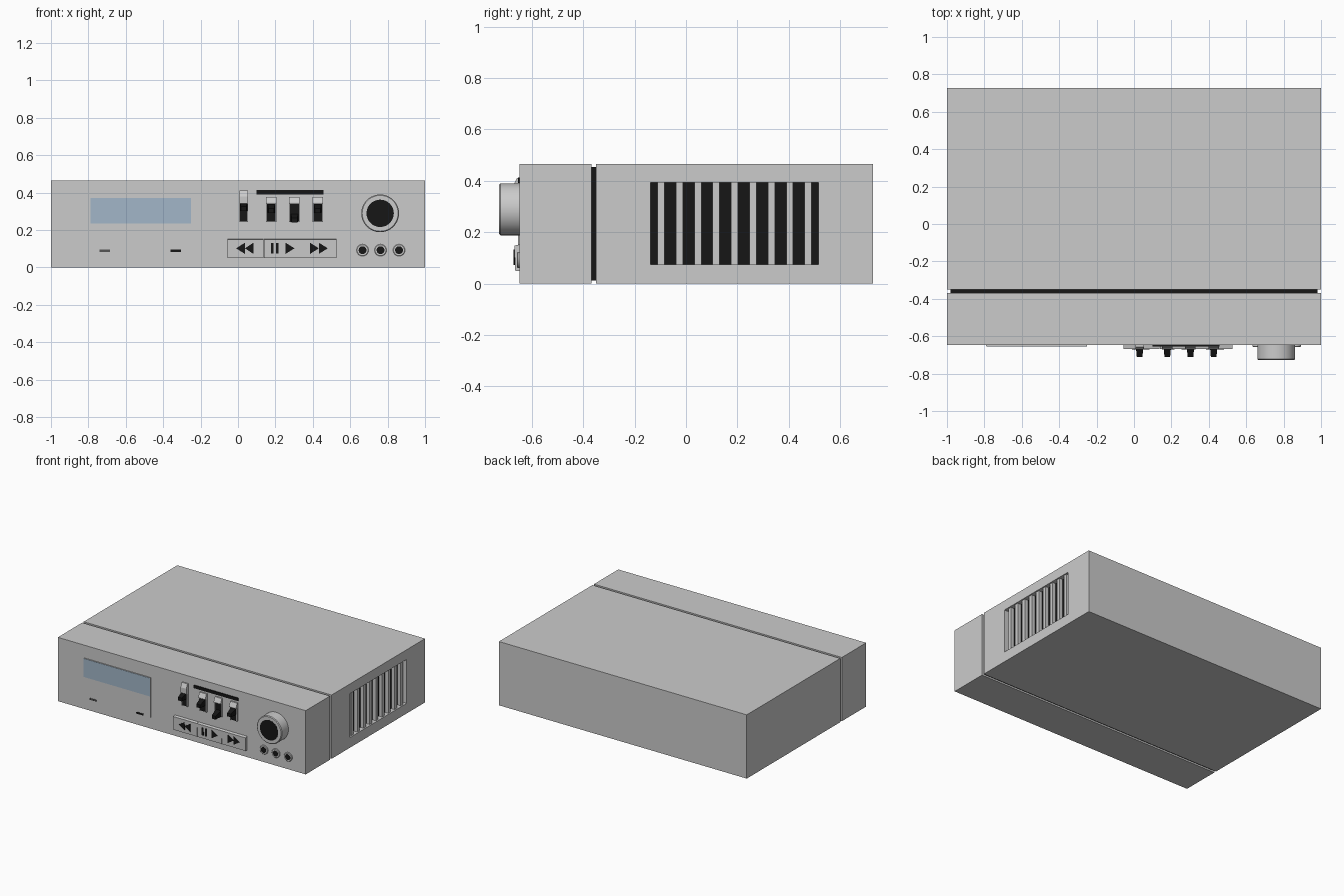
import bpy, bmesh, math

if "Cube" in bpy.data.objects:
    bpy.data.objects.remove(bpy.data.objects["Cube"])

F = -0.648  # front face y


def material(name, col):
    m = bpy.data.materials.new(name)
    m.diffuse_color = col
    m.use_nodes = True
    m.node_tree.nodes["Principled BSDF"].inputs["Base Color"].default_value = m.diffuse_color
    return m


BLACK = material("black", (0.008, 0.008, 0.008, 1))
DARK = material("dark_grey", (0.09, 0.09, 0.09, 1))
BLUE = material("display_blue", (0.36, 0.47, 0.58, 1))


def finish(bm, name, mat=None, smooth=False):
    bmesh.ops.recalc_face_normals(bm, faces=bm.faces)
    me = bpy.data.meshes.new(name)
    bm.to_mesh(me)
    bm.free()
    ob = bpy.data.objects.new(name, me)
    bpy.context.collection.objects.link(ob)
    if mat:
        me.materials.append(mat)
    if smooth:
        bpy.context.view_layer.objects.active = ob
        ob.select_set(True)
        bpy.ops.object.shade_smooth_by_angle(angle=math.radians(35))
        ob.select_set(False)
    return ob


def box(name, x, y, z, mat=None):
    bm = bmesh.new()
    bmesh.ops.create_cube(bm, size=1)
    for v in bm.verts:
        v.co = [(r[0] + r[1]) / 2 + c * (r[1] - r[0]) for c, r in zip(v.co, (x, y, z))]
    return finish(bm, name, mat)


def extrude(name, pts, to3d, a, b, mat=None):
    bm = bmesh.new()
    lo = [bm.verts.new(to3d(p, a)) for p in pts]
    hi = [bm.verts.new(to3d(p, b)) for p in pts]
    bm.faces.new(lo)
    bm.faces.new(hi)
    for i in range(len(pts)):
        j = (i + 1) % len(pts)
        bm.faces.new((lo[i], lo[j], hi[j], hi[i]))
    return finish(bm, name, mat)


def along_x(p, t):
    return (t, p[0], p[1])


def along_y(p, t):
    return (p[0], t, p[1])


# Lathe (radius, y) profile around a front-facing axis
def lathe(name, cx, cz, prof, mat=None, n=48):
    bm = bmesh.new()
    rings = [[bm.verts.new((cx + r * math.cos(2 * math.pi * i / n), y,
                            cz + r * math.sin(2 * math.pi * i / n))) for i in range(n)]
             for r, y in prof]
    for a, b in zip(rings, rings[1:]):
        for i in range(n):
            j = (i + 1) % n
            bm.faces.new((a[i], a[j], b[j], b[i]))
    bm.faces.new(rings[0])
    bm.faces.new(rings[-1])
    return finish(bm, name, mat, True)


# Case: front block, dark seam, rear block with vent recess
box("front_block", (-1, 1), (F, -0.368), (0, 0.465))
box("seam_core", (-0.982, 0.982), (-0.375, -0.34), (0.012, 0.453), BLACK)
rear = box("rear_case", (-1, 1), (-0.35, 0.728), (0, 0.465))
cutter = box("vent_cutter", (0.96, 1.1), (-0.138, 0.516), (0.074, 0.394))
cutter.hide_render = True
cutter.hide_set(True)
cut = rear.modifiers.new("vent", "BOOLEAN")
cut.operation = "DIFFERENCE"
cut.object = cutter
cut.solver = "EXACT"

# Side vent
box("vent_back", (0.955, 0.964), (-0.138, 0.516), (0.074, 0.394), BLACK)
for i in range(9):
    c = -0.097 + i * 0.0715
    box("vent_slat", (0.962, 0.99), (c - 0.0135, c + 0.0135), (0.074, 0.394))

# Cassette door, window and marks
box("tape_door", (-0.79, -0.25), (F - 0.005, F + 0.01), (0.08, 0.372))
box("display_window", (-0.788, -0.252), (F - 0.007, F), (0.236, 0.37), BLUE)
box("door_mark", (-0.74, -0.685), (F - 0.008, F), (0.083, 0.095), DARK)
box("door_mark", (-0.362, -0.305), (F - 0.008, F), (0.083, 0.095), BLACK)

# Lever switches with tapered black tips
box("switch_bar", (0.098, 0.458), (F - 0.006, F), (0.391, 0.413), BLACK)
for cx, w, top, lev in ((0.03, 0.046, 0.41, 0.325), (0.178, 0.056, 0.377, 0.315),
                        (0.302, 0.056, 0.377, 0.265), (0.426, 0.056, 0.377, 0.315)):
    x0, x1 = cx - w / 2, cx + w / 2
    cap = 0.34
    extrude("switch_cap", [(F, top), (F - 0.01, top), (F - 0.024, top - 0.03),
                           (F - 0.024, cap), (F, cap)], along_x, x0, x1)
    box("switch_well", (x0 + 0.003, x1 - 0.003), (F - 0.01, F), (0.245, cap), BLACK)
    for a in (x0, x1 - 0.005):
        box("switch_cheek", (a, a + 0.005), (F - 0.014, F), (0.243, cap))
    bm = bmesh.new()
    bmesh.ops.create_cube(bm, size=1)
    for v in bm.verts:
        tip = v.co.y < 0
        v.co = (cx + v.co.x * (0.03 if tip else 0.04), F - 0.064 if tip else F - 0.008,
                lev + v.co.z * (0.024 if tip else 0.045) - (0.012 if tip else 0))
    finish(bm, "switch_lever", BLACK)

# Transport keys
for a, b in ((-0.055, 0.136), (0.138, 0.333), (0.335, 0.527)):
    extrude("transport_key", [(F, 0.05), (F - 0.016, 0.05), (F - 0.02, 0.148), (F, 0.152)],
            along_x, a, b)


# Key symbols
def symbol(pts):
    extrude("key_symbol", pts, along_y, F - 0.022, F - 0.012, BLACK)


for tip, base in ((-0.01, 0.037), (0.037, 0.083), (0.302, 0.254), (0.432, 0.385), (0.48, 0.432)):
    symbol([(tip, 0.102), (base, 0.072), (base, 0.132)])
for x in (0.176, 0.203):
    symbol([(x, 0.074), (x + 0.014, 0.074), (x + 0.014, 0.13), (x, 0.13)])

# Volume knob
lathe("volume_knob", 0.76, 0.289, [(0.101, F + 0.005), (0.101, -0.722), (0.096, -0.727), (0.07, -0.727)])
lathe("knob_face", 0.76, 0.289, [(0.073, -0.72), (0.073, -0.728)], BLACK)

# Jack sockets
for x in (0.666, 0.762, 0.861):
    lathe("jack_ring", x, 0.092, [(0.032, F + 0.005), (0.032, F - 0.006), (0.029, F - 0.009), (0.02, F - 0.009)], None, 32)
    lathe("jack_hole", x, 0.092, [(0.021, F), (0.021, F - 0.01)], BLACK, 32)
